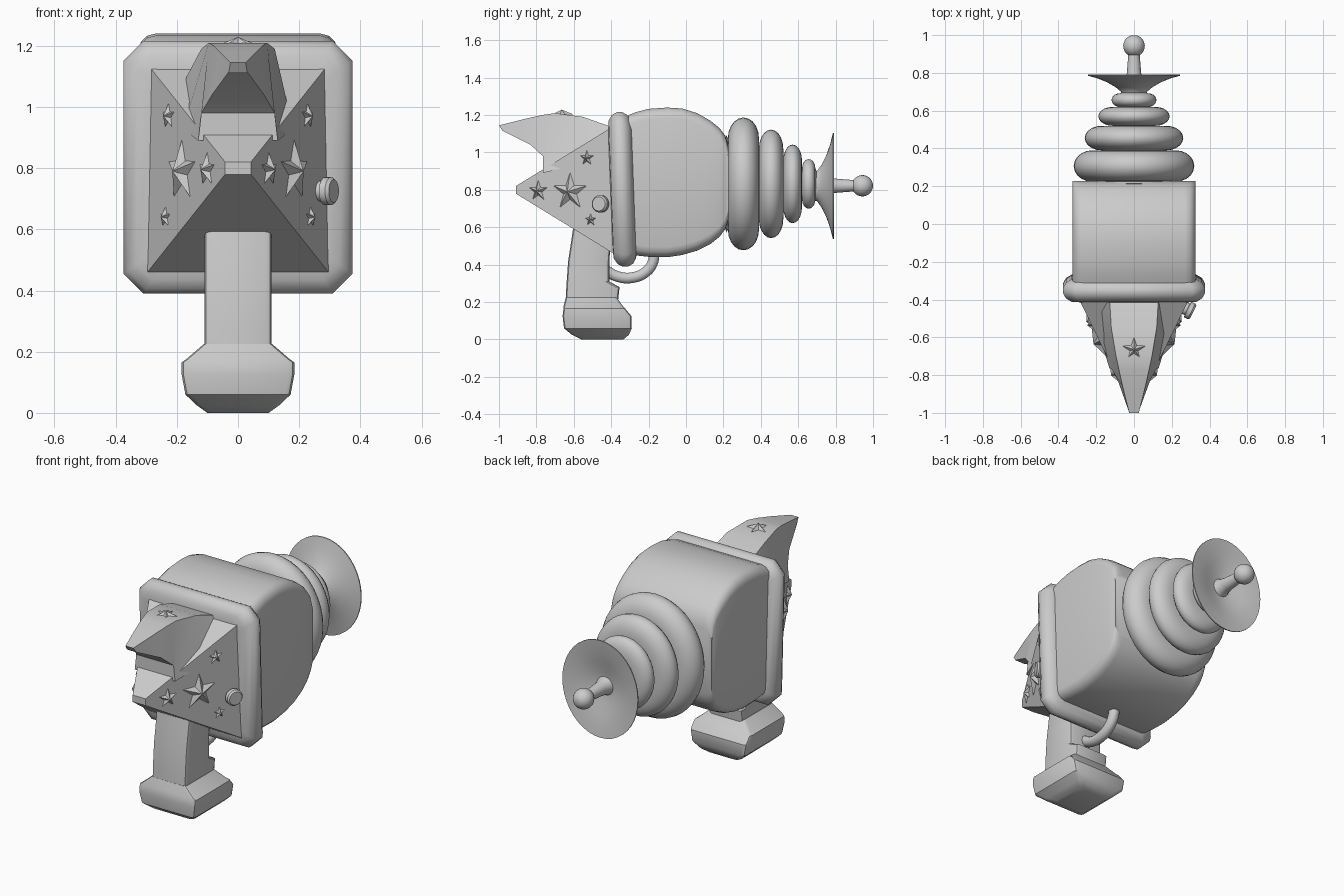
import bpy, bmesh, math
from mathutils import Vector

if "Cube" in bpy.data.objects:
    bpy.data.objects.remove(bpy.data.objects["Cube"])


def finish(name, bm, smooth=35):
    bmesh.ops.recalc_face_normals(bm, faces=bm.faces)
    me = bpy.data.meshes.new(name)
    bm.to_mesh(me)
    bm.free()
    ob = bpy.data.objects.new(name, me)
    bpy.context.collection.objects.link(ob)
    if smooth:
        bpy.ops.object.select_all(action='DESELECT')
        ob.select_set(True)
        bpy.context.view_layer.objects.active = ob
        bpy.ops.object.shade_smooth_by_angle(angle=math.radians(smooth))
    return ob


def loft(name, rings, smooth=35):
    """Skin a row of equal-length closed rings and cap both ends."""
    bm = bmesh.new()
    vs = [[bm.verts.new(p) for p in ring] for ring in rings]
    n = len(vs[0])
    for a, b in zip(vs, vs[1:]):
        for i in range(n):
            bm.faces.new((a[i], a[(i + 1) % n], b[(i + 1) % n], b[i]))
    bm.faces.new(vs[0])
    bm.faces.new(vs[-1])
    return finish(name, bm, smooth)


def round_rect(a0, a1, b0, b1, r, seg=3):
    pts = []
    corners = [(a1 - r, b1 - r), (a0 + r, b1 - r), (a0 + r, b0 + r), (a1 - r, b0 + r)]
    for k, (a, b) in enumerate(corners):
        for s in range(seg + 1):
            t = math.pi / 2 * (k + s / seg)
            pts.append((a + r * math.cos(t), b + r * math.sin(t)))
    return pts


def lathe(name, profile, zc, sx=1, n=40):
    """Revolve (radius, y) points around a y-parallel axis."""
    turns = [2 * math.pi * i / n for i in range(n)]
    return loft(name, [[(sx * r * math.cos(t), y, zc + r * math.sin(t)) for t in turns]
                       for r, y in profile], 50)


# Main body: rounded box, domed along its length
body = [(-0.33, 0.46, 1.19), (-0.27, 0.45, 1.215), (-0.2, 0.442, 1.233), (-0.1, 0.44, 1.24),
        (-0.02, 0.452, 1.235), (0.06, 0.475, 1.21), (0.13, 0.51, 1.17), (0.18, 0.55, 1.13),
        (0.21, 0.59, 1.09), (0.228, 0.64, 1.03)]
loft("body", [[(x, y, z) for x, z in round_rect(-0.325, 0.325, lo, hi, 0.055)]
              for y, lo, hi in body])

# Collar: bulging frame, leaning slightly backward
collar = [(-0.065, 0.1), (-0.06, 0.045), (-0.042, 0.015), (-0.015, 0), (0.015, 0),
          (0.042, 0.015), (0.06, 0.045), (0.065, 0.1)]
loft("collar", [[(x, -0.34 + d - 0.037 * (z - 0.8), z) for x, z in
                 round_rect(-0.375 + i, 0.375 - i, 0.39 + i, 1.215 - i, 0.065 - 0.3 * i, 1)]
                for d, i in collar], 40)


# Rear wedge: four-sided taper to a blunt tip
def rect(y, w, lo, hi):
    return [(-w, y, lo), (w, y, lo), (w, y, hi), (-w, y, hi)]


loft("rear_wedge", [rect(-0.38, 0.3, 0.455, 1.145), rect(-0.91, 0.042, 0.78, 0.82)], 0)

# Hooked fin: top y, z, half width, then the same for the lower edge
fin = [(-0.38, 1.13, 0.13, -0.38, 1.0, 0.22), (-0.55, 1.19, 0.12, -0.6, 0.93, 0.18),
       (-0.7, 1.21, 0.095, -0.765, 0.89, 0.13), (-0.77, 1.2, 0.08, -0.765, 0.98, 0.12),
       (-0.86, 1.18, 0.06, -0.83, 1.04, 0.085), (-1.0, 1.145, 0.025, -0.98, 1.115, 0.03)]
loft("tail_fin", [[(-w, y, z), (w, y, z), (v, b, c), (-v, b, c)]
                  for y, z, w, b, c, v in fin], 20)

# Ringed barrel: four shrinking bulges (centre y, radius, half length, bulge depth)
prof = [(0.2, 0.2), (0.26, 0.215)]
for yc, R, h, d in [(0.307, 0.355, 0.083, 0.11), (0.455, 0.29, 0.065, 0.1),
                    (0.57, 0.21, 0.05, 0.085), (0.656, 0.132, 0.035, 0.045)]:
    for i in range(11):
        t = math.pi * (i / 10 - 0.5)
        prof.append((R - d + d * math.cos(t), yc + h * math.sin(t)))
lathe("ringed_barrel", prof + [(0.06, 0.7)], 0.832, 0.9)

# Dish with thin rim
lathe("dish", [(0.075, 0.67), (0.08, 0.7), (0.115, 0.725), (0.165, 0.75), (0.225, 0.771),
               (0.283, 0.785), (0.283, 0.791), (0.22, 0.783), (0.15, 0.768), (0.09, 0.752),
               (0.03, 0.742)], 0.82, 0.86)

# Antenna stem and ball
lathe("antenna_stem", [(0.06, 0.735), (0.045, 0.76), (0.038, 0.8), (0.03, 0.9)], 0.822, 1, 20)
ball = [(0.057 * math.sin(math.pi * i / 14), 0.943 - 0.057 * math.cos(math.pi * i / 14))
        for i in range(1, 14)]
lathe("antenna_ball", ball, 0.822, 1, 24)

# Grip and flared butt: z, back y, front y, half width
grip = [(0.62, -0.6, -0.4, 0.11), (0.55, -0.61, -0.4, 0.11), (0.42, -0.63, -0.41, 0.11),
        (0.31, -0.638, -0.41, 0.11), (0.28, -0.64, -0.355, 0.11), (0.15, -0.645, -0.37, 0.11)]
butt = [(0.225, -0.643, -0.37, 0.112), (0.175, -0.655, -0.335, 0.17), (0.165, -0.655, -0.325, 0.184),
        (0.125, -0.66, -0.292, 0.184), (0.06, -0.652, -0.29, 0.172), (0.025, -0.61, -0.305, 0.135),
        (0.0, -0.56, -0.335, 0.1)]
for name, rows, r in [("grip", grip, 0.02), ("butt", butt, 0.02)]:
    loft(name, [[(x, y, z) for x, y in round_rect(-w, w, y0, y1, r, 2)]
                for z, y0, y1, w in rows])

# Trigger guard: bent tube
cu = bpy.data.curves.new("trigger_guard", 'CURVE')
cu.dimensions = '3D'
cu.bevel_depth = 0.03
cu.bevel_resolution = 3
cu.use_fill_caps = True
sp = cu.splines.new('BEZIER')
path = [(-0.43, 0.37), (-0.37, 0.338), (-0.29, 0.33), (-0.21, 0.365), (-0.175, 0.42), (-0.172, 0.48)]
sp.bezier_points.add(len(path) - 1)
for bp, (y, z) in zip(sp.bezier_points, path):
    bp.co = (0, y, z)
    bp.handle_left_type = bp.handle_right_type = 'AUTO'
sp.resolution_u = 4
guard = bpy.data.objects.new("trigger_guard", cu)
bpy.context.collection.objects.link(guard)
bpy.ops.object.select_all(action='DESELECT')
guard.select_set(True)
bpy.context.view_layer.objects.active = guard
bpy.ops.object.convert(target='MESH')


# Side button, on the right only, square to the wedge flank
def flank(y, z, side=1):
    """Point and outward normal on the wedge's side face."""
    k = 0.258 / 0.53
    return (Vector((side * (0.3 + k * (y + 0.38)), y, z)),
            Vector((side, -k, 0)).normalized())


p, n = flank(-0.445, 0.725)
u, v = Vector((0, 0, 1)).cross(n), Vector((0, 0, 1))
knob = [(0.034, -0.02), (0.034, 0.015), (0.046, 0.018), (0.046, 0.04), (0.038, 0.05)]
loft("side_button", [[p + n * h + (u * math.cos(a) + v * math.sin(a)) * r
                      for a in [math.tau * i / 20 for i in range(20)]] for r, h in knob])


# Raised five-pointed stars
def star(name, p, n, v, r, h):
    u = v.cross(n)
    bm = bmesh.new()
    rim = []
    for i in range(10):
        a = math.pi / 2 + math.pi * i / 5
        q = r if i % 2 == 0 else r * 0.4
        rim.append(bm.verts.new(p - n * 0.004 + (u * math.cos(a) + v * math.sin(a)) * q))
    top = bm.verts.new(p + n * h)
    for i in range(10):
        bm.faces.new((rim[i], rim[(i + 1) % 10], top))
    bm.faces.new(rim[::-1])
    finish(name, bm, 0)


Z = Vector((0, 0, 1))
for side, tag in [(1, "right"), (-1, "left")]:
    for i, (y, z, r, h) in enumerate([(-0.62, 0.79, 0.115, 0.035), (-0.79, 0.795, 0.065, 0.025),
                                      (-0.53, 0.97, 0.05, 0.02), (-0.51, 0.64, 0.042, 0.018)]):
        p, n = flank(y, z, side)
        star(f"star_{tag}_{i + 1}", p, n, Z, r, h)
star("star_fin", Vector((0, -0.665, 1.207)), Z, Vector((0, 1, 0)), 0.065, 0.022)
